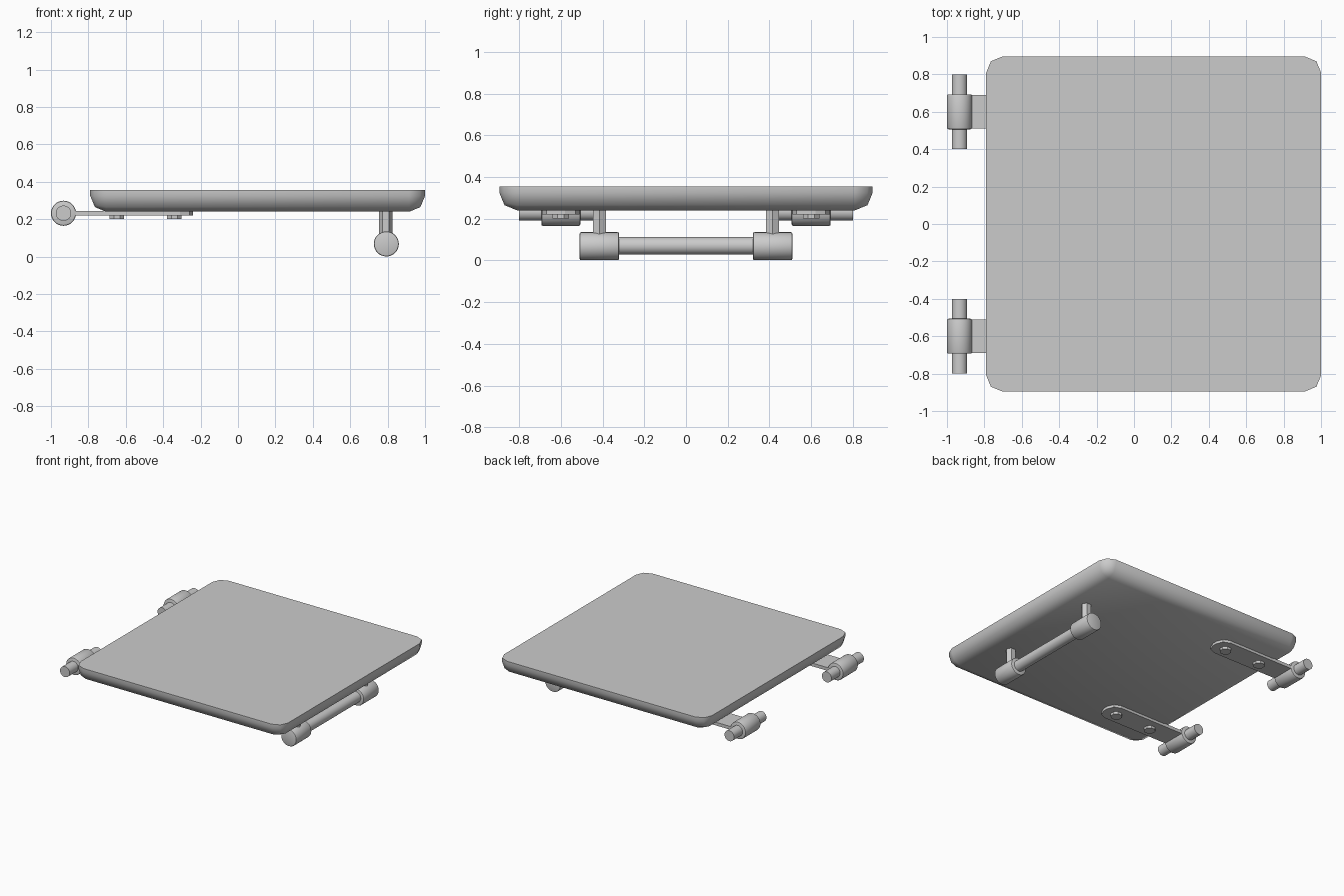
import bpy, bmesh, math
from mathutils import Matrix

if "Cube" in bpy.data.objects:
    bpy.data.objects.remove(bpy.data.objects["Cube"])


def finish(bm, name, smooth=True, angle=40):
    bmesh.ops.recalc_face_normals(bm, faces=bm.faces[:])
    me = bpy.data.meshes.new(name)
    bm.to_mesh(me)
    bm.free()
    ob = bpy.data.objects.new(name, me)
    bpy.context.collection.objects.link(ob)
    if smooth:
        bpy.ops.object.select_all(action='DESELECT')
        bpy.context.view_layer.objects.active = ob
        ob.select_set(True)
        bpy.ops.object.shade_smooth_by_angle(angle=math.radians(angle))
    return ob


def box(lo, hi):
    bm = bmesh.new()
    bmesh.ops.create_cube(bm, size=1)
    for v in bm.verts:
        v.co = [(a + b) / 2 + c * (b - a) for a, b, c in zip(lo, hi, v.co)]
    return bm


def cylinder(name, centre, r, length, axis='Y', sides=32, bevel=0, turn=0, smooth=True):
    bm = bmesh.new()
    bmesh.ops.create_cone(bm, cap_ends=True, segments=sides, radius1=r, radius2=r, depth=length,
                          matrix=Matrix.Rotation(turn, 4, 'Z'))
    if bevel:
        rims = [e for e in bm.edges if abs(e.verts[0].co.z - e.verts[1].co.z) < 1e-5]
        bmesh.ops.bevel(bm, geom=rims, offset=bevel, segments=2, profile=0.5, affect='EDGES')
    m = Matrix.Translation(centre)
    if axis == 'Y':
        m = m @ Matrix.Rotation(math.pi / 2, 4, 'X')
    bm.transform(m)
    return finish(bm, name, smooth)


# Door panel: crisp top rim, rounded corners and underside
bm = box((-0.79, -0.895, 0.24), (1.0, 0.895, 0.355))
edges = [e for e in bm.edges if min(v.co.z for v in e.verts) < 0.3]
bmesh.ops.bevel(bm, geom=edges, offset=0.085, segments=2, profile=0.5, affect='EDGES')
finish(bm, "panel", angle=50)

for s, side in ((-1, "front"), (1, "back")):
    y = 0.6 * s
    # Hinge strap with rounded end
    bm = box((-0.93, y - 0.09, 0.22), (-0.24, y + 0.09, 0.245))
    ends = [e for e in bm.edges if all(v.co.x > -0.3 for v in e.verts)
            and abs(e.verts[0].co.z - e.verts[1].co.z) > 0.01]
    bmesh.ops.bevel(bm, geom=ends, offset=0.07, segments=2, profile=0.5, affect='EDGES')
    finish(bm, side + "_hinge_strap", smooth=False)
    # Hinge barrel and pin
    cylinder(side + "_hinge_barrel", (-0.933, y, 0.232), 0.067, 0.187, bevel=0.008)
    cylinder(side + "_hinge_pin", (-0.933, y, 0.232), 0.041, 0.40)
    # Strap bolts
    for i, x in enumerate((-0.648, -0.34)):
        cylinder(f"{side}_bolt_{i + 1}", (x, y, 0.213), 0.042, 0.024, axis='Z', sides=8,
                 turn=math.pi / 8, smooth=False)
    # Handle end cap and its hexagonal post
    cylinder(side + "_handle_cap", (0.793, 0.415 * s, 0.068), 0.067, 0.19, bevel=0.008)
    cylinder(side + "_handle_post", (0.79, 0.415 * s, 0.18), 0.036, 0.14, axis='Z', sides=6,
             turn=math.pi / 2, smooth=False)

# Handle grip bar
cylinder("handle_bar", (0.793, 0, 0.07), 0.042, 0.68)
